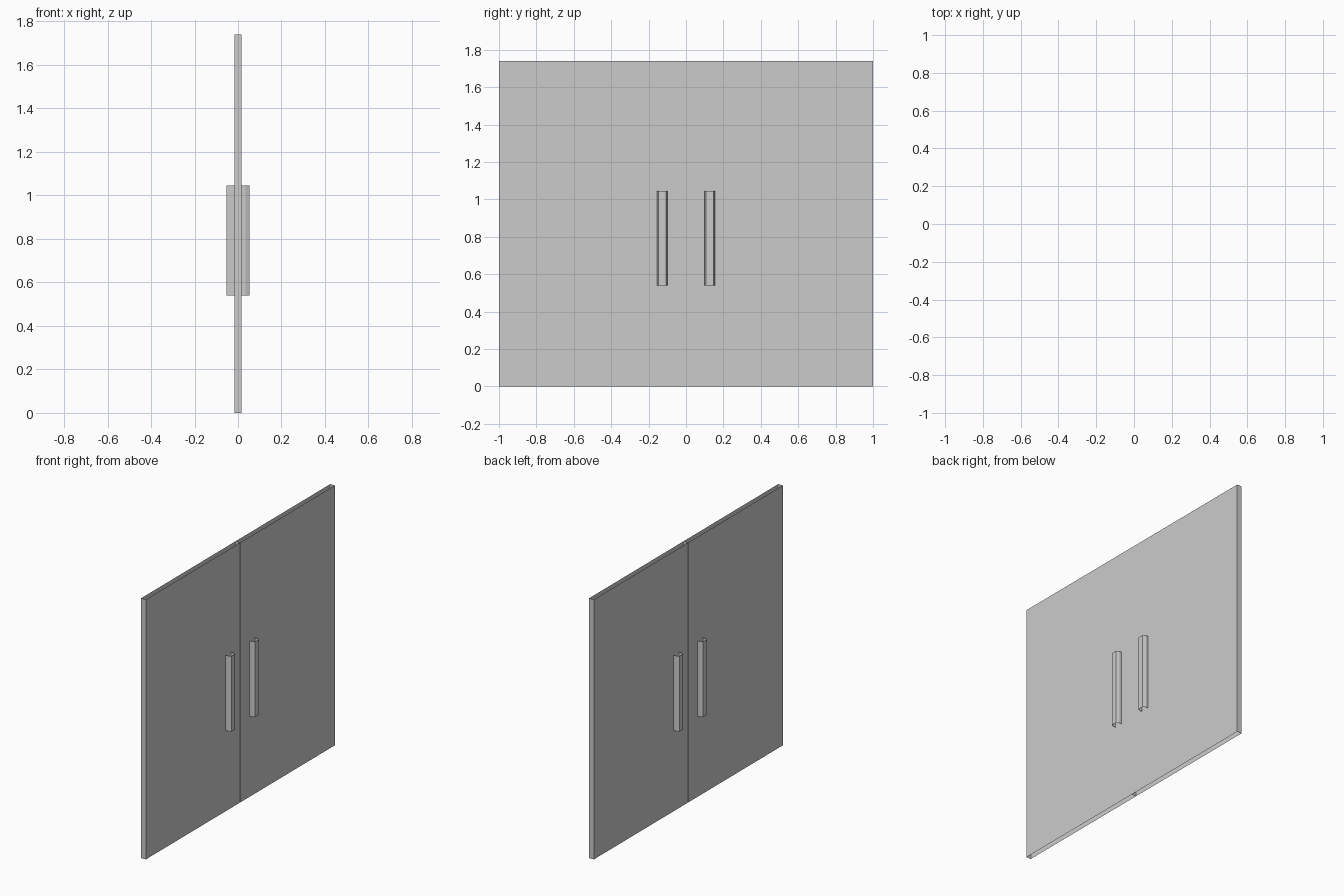
import bpy

if "Cube" in bpy.data.objects:
    bpy.data.objects.remove(bpy.data.objects["Cube"])

HEIGHT = 1.74
T = 0.017          # half thickness of the door leaves


def extrude(name, profile, z0, z1, closed):
    """Vertical walls along an anticlockwise xy profile, open at top and bottom."""
    n = len(profile)
    verts = [(x, y, z) for z in (z0, z1) for x, y in profile]
    faces = [(i, (i + 1) % n, n + (i + 1) % n, n + i)
             for i in range(n if closed else n - 1)]
    mesh = bpy.data.meshes.new(name)
    mesh.from_pydata(verts, [], faces)
    mesh.update()
    obj = bpy.data.objects.new(name, mesh)
    bpy.context.collection.objects.link(obj)
    return obj


# Handle bar section: straight sides, chamfered outer corners, open to the door
bar = [(T, -0.028), (0.034, -0.028), (0.053, -0.02),
       (0.053, 0.02), (0.034, 0.028), (T, 0.028)]

for side, label in ((-1, "left"), (1, "right")):
    # Door leaf: hollow shell with a fine seam at the centre
    y0, y1 = sorted((side * 0.001, side * 1.0))
    extrude(f"door_leaf_{label}",
            [(-T, y0), (T, y0), (T, y1), (-T, y1)], 0, HEIGHT, True)

    # One handle on each face of the leaf
    for face, face_label in ((1, "outer"), (-1, "inner")):
        section = [(face * x, face * y + side * 0.126) for x, y in bar]
        extrude(f"handle_{label}_{face_label}", section, 0.54, 1.045, False)
